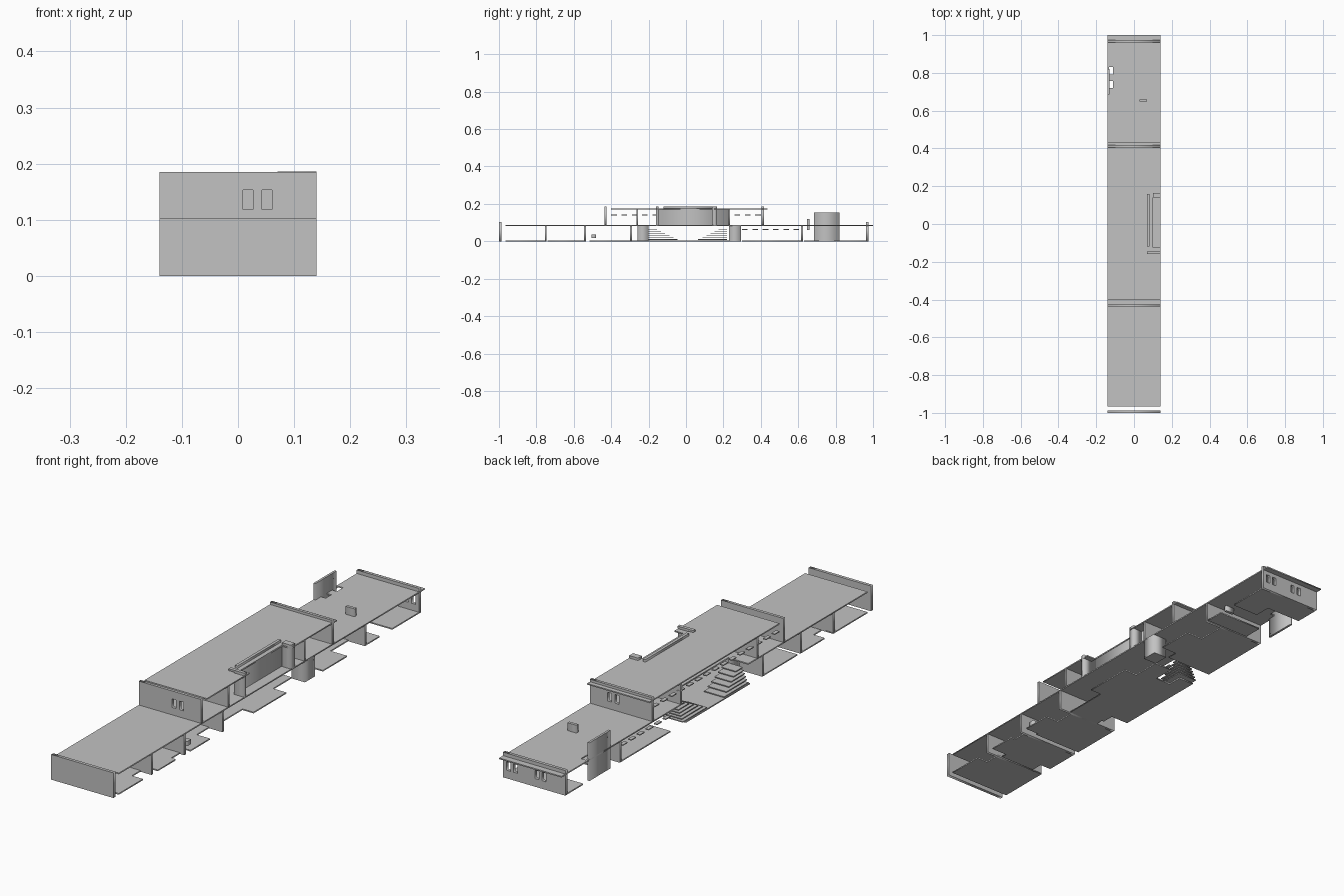
import bpy
from mathutils import Matrix

if "Cube" in bpy.data.objects:
    bpy.data.objects.remove(bpy.data.objects["Cube"])

concrete = bpy.data.materials.new("light_grey")
concrete.diffuse_color = (0.54, 0.54, 0.54, 1)
concrete.use_nodes = True
concrete.node_tree.nodes["Principled BSDF"].inputs["Base Color"].default_value = concrete.diffuse_color

L, R = -0.14, 0.14          # long sides of the building
T = 0.005                   # slab thickness


def rect(a0, a1, b0, b1):
    return [(a0, b0), (a1, b0), (a1, b1), (a0, b1)]


def sheet(name, loops, thick, place):
    """Flat outline with holes, given a thickness and placed by a matrix."""
    cu = bpy.data.curves.new(name, 'CURVE')
    cu.dimensions, cu.fill_mode, cu.extrude = '2D', 'BOTH', thick / 2
    for pts in loops:
        sp = cu.splines.new('POLY')
        sp.points.add(len(pts) - 1)
        for p, (a, b) in zip(sp.points, pts):
            p.co = (a, b, 0, 1)
        sp.use_cyclic_u = True
    tmp = bpy.data.objects.new(name + "_outline", cu)
    bpy.context.collection.objects.link(tmp)
    dg = bpy.context.evaluated_depsgraph_get()
    me = bpy.data.meshes.new_from_object(tmp.evaluated_get(dg))
    bpy.data.objects.remove(tmp)
    me.transform(place)
    me.materials.clear()
    me.materials.append(concrete)
    ob = bpy.data.objects.new(name, me)
    bpy.context.collection.objects.link(ob)
    return ob


def slab(name, z, *loops, thick=T):
    return sheet(name, loops, thick, Matrix.Translation((0, 0, z + thick / 2)))


def cross_wall(name, y0, y1, z0, z1, x0=L, x1=R, holes=()):
    place = Matrix.Translation((0, (y0 + y1) / 2, 0)) @ Matrix.Rotation(1.5707963, 4, 'X')
    return sheet(name, [rect(x0, x1, z0, z1), *holes], y1 - y0, place)


def box(name, x0, x1, y0, y1, z0, z1):
    return slab(name, z0, rect(x0, x1, y0, y1), thick=z1 - z0)


# Ground floor slabs, notched along the open sides
slab("south_floor", 0, [(L, -.965), (R, -.965), (R, -.81), (.09, -.81), (.09, -.745), (L, -.745)])
slab("south_middle_floor", 0, [(L, -.69), (-.09, -.69), (-.09, -.74), (.07, -.74), (.07, -.715),
                               (R, -.715), (R, -.60), (.12, -.60), (.12, -.545), (L, -.545)])
slab("south_inner_floor", 0, [(L, -.515), (.08, -.515), (.08, -.505), (R, -.505), (R, -.38),
                              (.08, -.38), (.08, -.30), (L, -.30)])
slab("hall_floor", 0, [(L, -.21), (-.05, -.21), (-.05, -.29), (.09, -.29), (.09, -.10), (R, -.10),
                       (R, .11), (.08, .11), (.08, .23), (0, .23), (0, .14), (-.07, .14),
                       (-.07, .20), (L, .20)])
slab("north_inner_floor", 0, [(L, .30), (.07, .30), (.07, .345), (R, .345), (R, .50),
                              (.065, .50), (.065, .615), (L, .615)])
slab("north_room_floor", 0, rect(-.06, R, .63, .71))
slab("north_end_floor", 0, [(L, .86), (.02, .86), (.02, .79), (R, .79), (R, .965), (L, .965)])

# Long lower roof with a stair opening and two small light wells
slab("lower_roof", .083,
     [(L, -.965), (R, -.965), (R, 1), (L, 1), (L, .22), (-.05, .22), (-.05, -.20), (L, -.20)],
     rect(-.132, -.11, .72, .757), rect(-.132, -.11, .792, .832))

# Upper roof with a terrace notch
slab("upper_roof", .17, [(L, -.40), (R, -.40), (R, -.125), (.10, -.125), (.10, .14),
                         (R, .14), (R, .435), (L, .435)])


# End walls with upright windows
def windows(xs, z0, z1):
    return [rect(x - .009, x + .009, z0, z1) for x in xs]


cross_wall("south_end_wall", -1, -.987, 0, .102)
cross_wall("north_end_wall", .962, .975, 0, .102,
           holes=windows((.115, .083, -.012, -.044), .033, .067))
for name, y in (("upper_south_wall", -.437), ("upper_north_wall", .405)):
    cross_wall(name, y, y + .012, .085, .185, holes=windows((.018, .052), .118, .153))

# Cross walls between rooms
for i, y in enumerate((-.75, -.54, -.295, .62)):
    cross_wall(f"room_wall_{i + 1}", y - .005, y + .005, 0, .084)
for i, y in enumerate((-.26, .23)):
    cross_wall(f"upper_room_wall_{i + 1}", y - .004, y + .004, .085, .17)

# Hall piers
box("north_pier", .08, R, .23, .295, 0, .084)
box("south_pier", -.06, -.05, -.26, -.20, 0, .084)

# Terrace: rear wall, high beam, side fin with cap and end block
box("terrace_wall", .088, .098, -.15, .23, .085, .172)
box("terrace_beam", .07, .082, -.12, .16, .172, .185)
box("terrace_fin", .095, R, -.16, -.148, .085, .185)
box("terrace_fin_cap", .07, R, -.16, -.146, .178, .186)
box("terrace_block", .10, R, .14, .165, .085, .185)

# Terraced stairs at both ends of the hall
for i in range(6):
    z = .008 + .011 * i
    reach = .155 - .022 * i
    box(f"south_step_{i + 1}", L + .005 * i, -.05, -.20, -.20 + reach, z, z + .004)
    box(f"north_step_{i + 1}", L + .005 * i, -.05, .22 - reach, .22, z, z + .004)

# Rows of small ledges along the left side
for i in range(15):
    y = -.40 + .055 * i
    box(f"upper_ledge_{i + 1}", L, -.125, y, y + .03, .139, .143)
for i in range(6):
    y = .30 + .055 * i
    box(f"lower_ledge_{i + 1}", L, -.125, y, y + .03, .061, .065)

# Tall screen wall, roof vent and entrance block
box("screen_wall", L, -.131, .685, .82, 0, .155)
box("roof_vent", .03, .07, .648, .66, .06, .12)
box("entrance_block", .10, .125, -.505, -.48, .017, .036)
